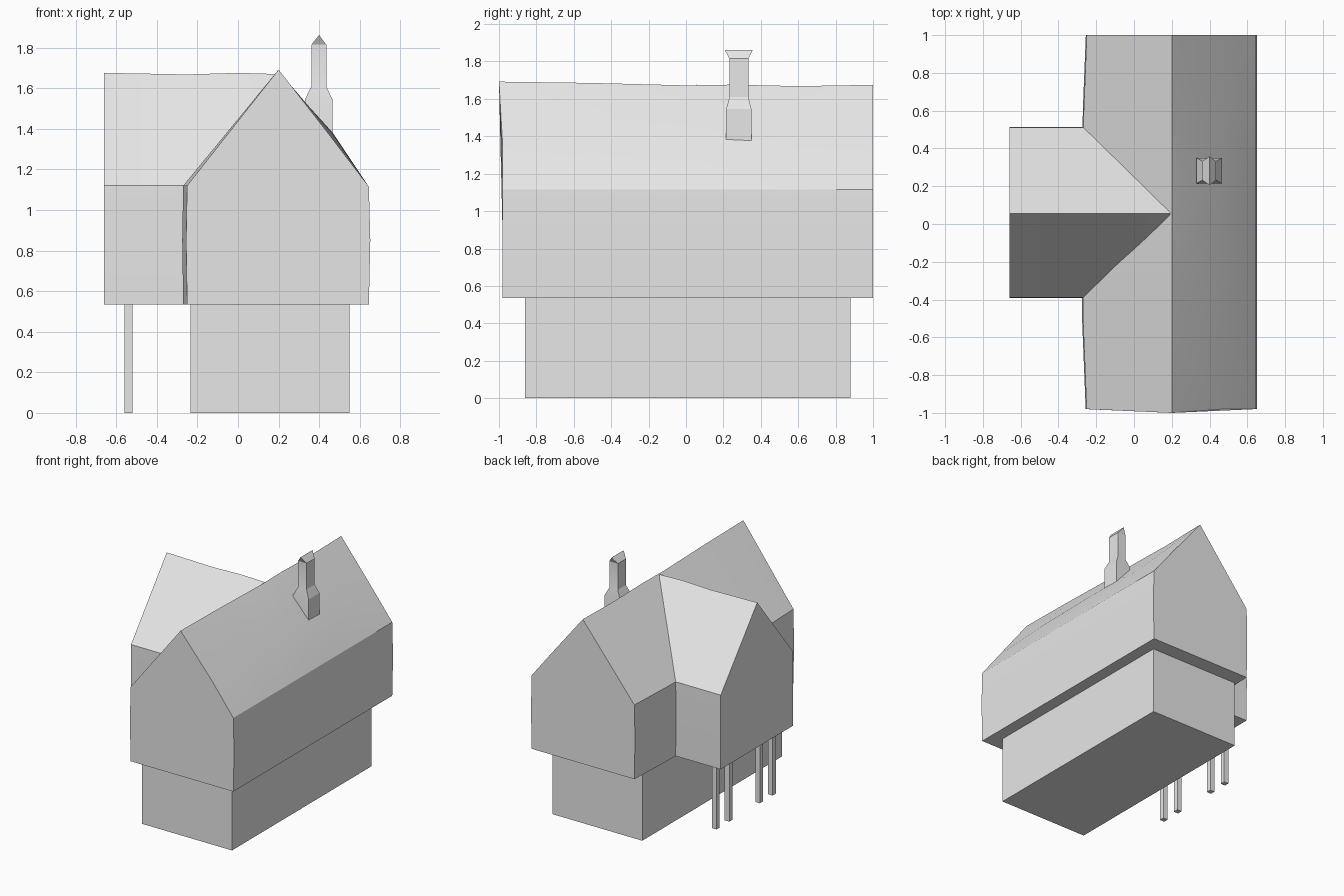
import bpy, bmesh, math

cube = bpy.data.objects.get("Cube")
if cube:
    bpy.data.objects.remove(cube)

grey = bpy.data.materials.new("plain_grey")
grey.use_nodes = True
grey.diffuse_color = (0.8, 0.8, 0.8, 1)
grey.node_tree.nodes["Principled BSDF"].inputs["Base Color"].default_value = (0.8, 0.8, 0.8, 1)


def loft(name, rings):
    """Closed solid through matching rings of points."""
    bm = bmesh.new()
    loops = [[bm.verts.new(p) for p in ring] for ring in rings]
    n = len(loops[0])
    for a, b in zip(loops, loops[1:]):
        for i in range(n):
            j = (i + 1) % n
            bm.faces.new((a[i], a[j], b[j], b[i]))
    bm.faces.new(loops[0])
    bm.faces.new(loops[-1])
    bmesh.ops.remove_doubles(bm, verts=bm.verts, dist=0.0001)
    bmesh.ops.recalc_face_normals(bm, faces=bm.faces)
    mesh = bpy.data.meshes.new(name)
    bm.to_mesh(mesh)
    bm.free()
    mesh.materials.append(grey)
    obj = bpy.data.objects.new(name, mesh)
    bpy.context.collection.objects.link(obj)
    bpy.ops.object.select_all(action='DESELECT')
    obj.select_set(True)
    bpy.context.view_layer.objects.active = obj
    bpy.ops.object.shade_smooth_by_angle(angle=math.radians(22))
    return obj


def rect(x0, x1, y0, y1, z):
    return [(x0, y0, z), (x1, y0, z), (x1, y1, z), (x0, y1, z)]


def box(name, x0, x1, y0, y1, z0, z1):
    return loft(name, [rect(x0, x1, y0, y1, z) for z in (z0, z1)])


# Ground floor block
box("ground_floor", -0.235, 0.55, -0.86, 0.88, 0, 0.55)


# Overhanging upper house with a slightly uneven ridge and swollen right slope
def house_section(y, ridge):
    left = -0.25 - 0.02 * min(1, (1 - abs(y)) / 0.5)
    swell = 0.04 * math.cos(y / 0.98 * math.pi / 2) if abs(y) < 0.97 else 0
    ridge_y = -1.0 if y < -0.97 else y
    mid = 1.12 + 0.4 * (ridge - 1.12)
    points = [(left, 0.535), (0.645, 0.535), (0.652, 0.85), (0.645, 1.115),
              (0.467, mid + swell), (0.2, ridge), (left, 1.12), (left - 0.005, 0.85)]
    return [(x, ridge_y if z == ridge else y, z) for x, z in points]


ridge_line = [(-0.98, 1.692), (-0.5, 1.685), (0, 1.672), (0.25, 1.676), (0.6, 1.668), (1, 1.675)]
loft("upper_house", [house_section(y, r) for y, r in ridge_line])


# Cross-gabled side wing
def wing_section(x, ridge):
    return [(x, -0.39, 0.535), (x, 0.51, 0.535), (x, 0.513, 0.85), (x, 0.51, 1.12),
            (x, 0.055, ridge), (x, -0.39, 1.12), (x, -0.393, 0.85)]


loft("side_wing", [wing_section(x, r) for x, r in
                   [(-0.66, 1.676), (-0.25, 1.668), (0.0, 1.676), (0.19, 1.67)]])

# Row of posts under the wing
for i, y in enumerate((-0.30, -0.14, 0.24, 0.40)):
    box(f"wing_post_{i + 1}", -0.56, -0.52, y - 0.02, y + 0.02, 0, 0.55)

# Chimney: wide foot, narrow stack, cap rising to a short crosswise ridge
loft("chimney", [
    rect(0.33, 0.465, 0.215, 0.35, 1.25),
    rect(0.33, 0.465, 0.215, 0.35, 1.545),
    rect(0.362, 0.435, 0.232, 0.333, 1.61),
    rect(0.362, 0.435, 0.232, 0.333, 1.815),
    rect(0.399, 0.4, 0.207, 0.357, 1.862),
])
